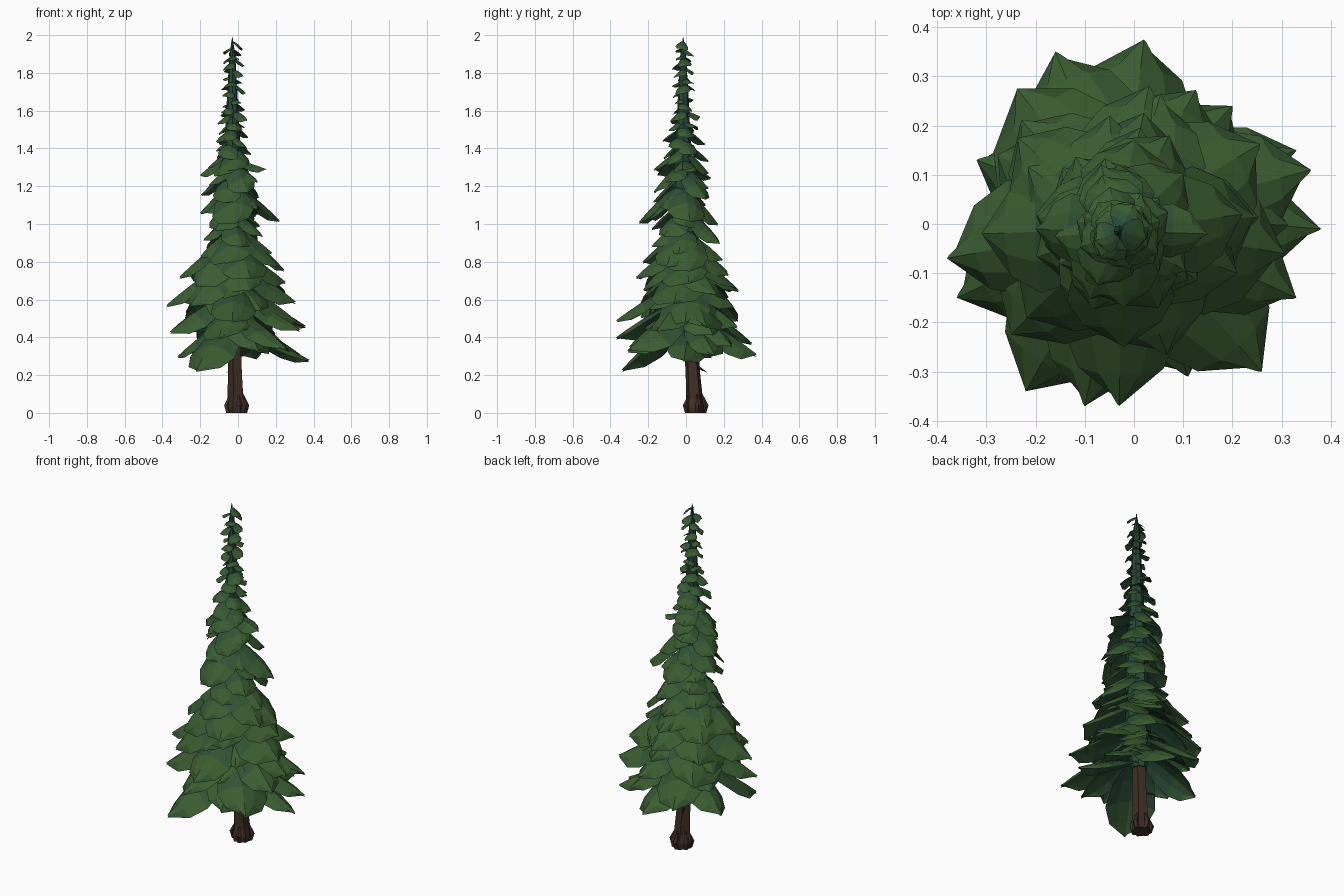
import bpy, math, random
from mathutils import Vector

if "Cube" in bpy.data.objects:
    bpy.data.objects.remove(bpy.data.objects["Cube"])

random.seed(11)


def material(name, rgb):
    m = bpy.data.materials.new(name)
    m.diffuse_color = (*rgb, 1)
    m.use_nodes = True
    m.node_tree.nodes["Principled BSDF"].inputs["Base Color"].default_value = m.diffuse_color
    return m


BARK = material("bark", (0.05, 0.027, 0.018))
INNER = material("inner_green", (0.02, 0.066, 0.036))
MID = material("middle_green", (0.03, 0.085, 0.032))
GREEN = material("needle_green", (0.042, 0.108, 0.03))


def build(name, verts, faces, mats, slots=None):
    me = bpy.data.meshes.new(name)
    me.from_pydata(verts, [], faces)
    for m in mats:
        me.materials.append(m)
    if slots:
        me.polygons.foreach_set("material_index", slots)
    ob = bpy.data.objects.new(name, me)
    bpy.context.collection.objects.link(ob)
    return ob


def tube(name, rings, sides, mat, rough=0.0):
    """Loft of n-sided rings (x, y, z, radius), capped at both ends."""
    verts, faces = [], []
    for i, (x, y, z, r) in enumerate(rings):
        for k in range(sides):
            a = 2 * math.pi * k / sides
            q = r * (1 + (rough if k % 2 else -rough))
            verts.append((x + q * math.cos(a), y + q * math.sin(a), z))
            if i:
                j = (k + 1) % sides
                b, c = (i - 1) * sides, i * sides
                faces.append((b + k, b + j, c + j, c + k))
    faces.append(tuple(reversed(range(sides))))
    faces.append(tuple(range(len(verts) - sides, len(verts))))
    return build(name, verts, faces, [mat])


def axis(z):
    """Centre line of the slightly leaning stem."""
    t = min(z / 1.0, 1)
    return Vector((-0.008 - 0.022 * t, 0.05 - 0.065 * t, z))


# trunk with flared root collar
tube("trunk", [(*axis(z), r) for z, r in
     [(0, .05), (.035, .054), (.08, .042), (.2, .037), (.4, .034), (.6, .03)]],
     10, BARK, 0.1)
for i, a in enumerate((0.3, 1.5, 2.7, 3.4, 5.0)):
    d = Vector((math.cos(a), math.sin(a), 0))
    c = axis(0)
    tube(f"root_{i}", [(*(c + d * .044), .014), (*(c + d * .054 + Vector((0, 0, .04))), .016),
                       (*(c + d * .034 + Vector((0, 0, .1))), .004)], 5, BARK)
# broken twig
build("twig", [(-.03, .06, .235), (-.03, .075, .235), (-.03, .067, .25), (-.06, .115, .212)],
      [(0, 1, 3), (1, 2, 3), (2, 0, 3), (0, 2, 1)], [BARK])

# dark foliage core and spire
tube("foliage_core", [(*axis(z), r) for z, r in
     [(.4, .04), (.55, .068), (.8, .065), (1.2, .053), (1.5, .037), (1.75, .024),
      (1.9, .015), (1.99, .001)]], 8, INNER)

STATIONS = [(0, .4), (.3, .85), (.58, 1), (.82, .72), (1, .08)]
ACROSS = (-1, -.5, 0, .5, 1)
verts, faces, slots = [], [], []


def bough(tip, drop, width):
    """Broad drooping leaf-shaped bough with a thin, darker underside."""
    tip = Vector(tip)
    root = axis(tip.z + drop)
    out = Vector((tip.x - root.x, tip.y - root.y, 0))
    side = Vector((-out.y, out.x, 0)).normalized()
    n, rows = len(ACROSS), len(STATIONS)
    roll = random.uniform(-.25, .25)
    skew = random.uniform(-.12, .12)
    n0 = len(verts)
    for thick in (0, .045 * width):
        for t, w in STATIONS:
            mid = root + out * (.08 + .92 * t) - Vector((0, 0, drop * t ** 1.3))
            for u in ACROSS:
                h = w * width / 2
                z = u * h * roll - .5 * h * abs(u) ** 1.6 - thick * (1 - u * u)
                verts.append(mid + side * (u * h * (1 + skew * u)) - out * (.05 * u * u * t)
                             + Vector((0, 0, z)))
    for i in range(rows - 1):
        for k in range(n - 1):
            a = n0 + i * n + k
            b = a + rows * n
            faces.extend([(a, a + n, a + n + 1, a + 1), (b, b + 1, b + n + 1, b + n)])
            slots.extend([min(i, 2), 0 if i < 2 else 1])


# main boughs placed by their tips: x, y, z, drop, width
for x, y, z, d, w in [
        # lowest skirt
        (-.22, -.34, .23, .26, .27), (-.1, -.37, .4, .2, .24), (-.03, -.37, .49, .2, .24),
        (.26, -.3, .34, .2, .27), (.33, -.15, .44, .18, .22), (.38, -.01, .28, .16, .2),
        (.36, .11, .46, .18, .24), (.2, .24, .36, .18, .22), (.02, .375, .31, .2, .27),
        (-.16, .35, .37, .22, .25), (-.32, .13, .30, .2, .22), (-.38, -.07, .57, .22, .24),
        (-.36, -.15, .43, .2, .24), (.11, -.31, .33, .2, .24), (.33, .15, .31, .18, .2),
        # middle tiers
        (-.31, -.02, .72, .2, .24), (.21, -.1, .78, .2, .22), (.03, .28, .65, .2, .25),
        (-.05, .22, .75, .16, .2), (-.06, -.23, .8, .16, .22), (.22, .02, 1.02, .18, .2),
        (-.2, .02, 1.06, .14, .17), (0, .17, 1.0, .18, .2), (-.02, -.25, 1.01, .2, .22),
        (.15, -.02, 1.29, .05, .11), (-.2, -.01, 1.26, .11, .14), (-.02, -.17, 1.29, .1, .15),
        (-.03, .12, 1.27, .12, .14)]:
    bough((x, y, z), d, w)

# filling boughs spiralling up the stem: height, reach
ENVELOPE = [(.4, .33), (.55, .32), (.7, .275), (.8, .225), (.95, .195), (1.15, .17), (1.3, .135),
            (1.5, .1), (1.65, .07), (1.95, .055)]


def reach(z):
    for (z0, r0), (z1, r1) in zip(ENVELOPE, ENVELOPE[1:]):
        if z <= z1:
            return r0 + (r1 - r0) * (z - z0) / (z1 - z0)
    return ENVELOPE[-1][1]


z, ang = .42, 0.5
while z < 1.93:
    r = reach(z) * random.uniform(.72, 1.1)
    c = axis(z)
    steep = random.uniform(.5, .85) if z < 1.5 else random.uniform(.25, .7)
    bough((c.x + r * math.cos(ang), c.y + r * math.sin(ang), z), r * steep, r * .78 + .025)
    ang += 2.4 + random.uniform(-.3, .3)
    z += .013 if z < .75 else .018

build("boughs", verts, faces, [INNER, MID, GREEN], slots)
